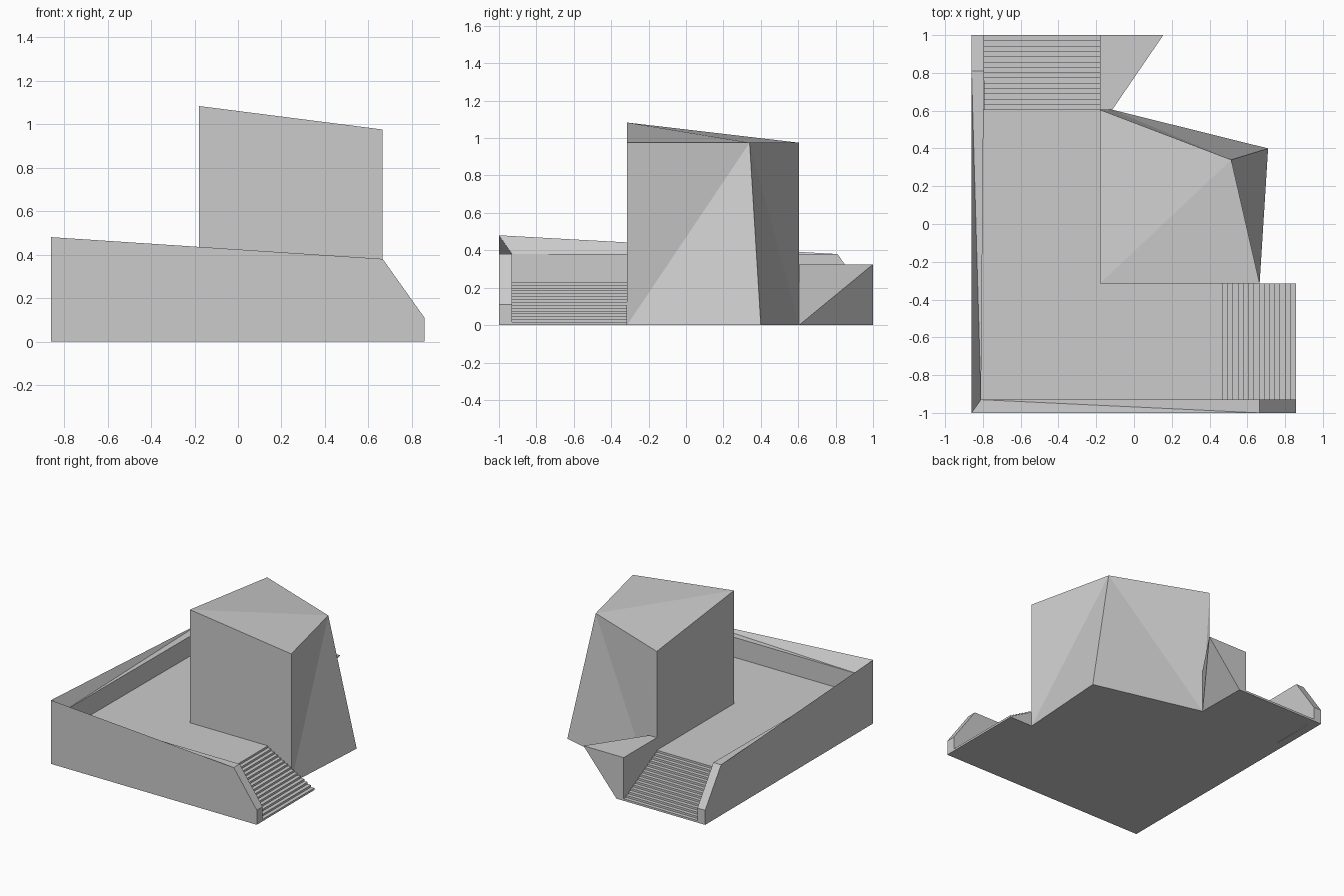
import bpy, bmesh

if "Cube" in bpy.data.objects:
    bpy.data.objects.remove(bpy.data.objects["Cube"])

FLOOR = 0.23
STEPS = 14


def solid(name, verts, faces):
    """Closed flat-faced mesh with outward normals."""
    bm = bmesh.new()
    vs = [bm.verts.new(v) for v in verts]
    for f in faces:
        bm.faces.new([vs[i] for i in f])
    bmesh.ops.recalc_face_normals(bm, faces=bm.faces)
    me = bpy.data.meshes.new(name)
    bm.to_mesh(me)
    bm.free()
    ob = bpy.data.objects.new(name, me)
    bpy.context.collection.objects.link(ob)
    return ob


def prism(name, lower, upper):
    """Join two matching outlines into a closed solid."""
    n = len(lower)
    sides = [(i, (i + 1) % n, n + (i + 1) % n, n + i) for i in range(n)]
    return solid(name, lower + upper,
                 [tuple(range(n)), tuple(range(n, 2 * n))] + sides)


def place(u, v, z, swap):
    """u runs along the part, v across it; swap turns it onto the y axis."""
    return (v, u, z) if swap else (u, v, z)


def parapet(name, start, start_in, knee, end, out, inn, inn_end, swap):
    """Wall with a twisted sloping top and a ramped end beside the stairs."""
    outer = [(start, 0), (end, 0), (end, .11), (knee, .38), (start, .48)]
    inner = [(start_in, inn, 0), (end, inn_end, 0), (end, inn_end, .11),
             (knee, inn_end, .38), (start_in, inn, .38)]
    verts = [place(u, out, z, swap) for u, z in outer]
    verts += [place(u, v, z, swap) for u, v, z in inner]
    solid(name, verts, [
        (0, 1, 2, 3, 4), (5, 6, 7, 8, 9), (0, 1, 6, 5), (1, 2, 7, 6),
        (2, 3, 8, 7), (3, 4, 9), (3, 9, 8), (4, 0, 5, 9)])


def stairs(name, start, end, v0, v1, swap):
    """Solid flight stepping down from the terrace floor to the ground."""
    run, rise = (end - start) / STEPS, FLOOR / (STEPS + 1)
    profile = [(start, 0)]
    for i in range(STEPS):
        z = FLOOR - rise * (i + 1)
        profile += [(start + run * i, z), (start + run * (i + 1), z)]
    profile.append((end, 0))
    prism(name, [place(u, v0, z, swap) for u, z in profile],
          [place(u, v1, z, swap) for u, z in profile])


# Terrace floor wrapping around the tower
outline = [(-.81, -.93), (.47, -.93), (.47, -.315),
           (-.18, -.315), (-.18, .605), (-.81, .605)]
prism("terrace", [(x, y, 0) for x, y in outline],
      [(x, y, FLOOR) for x, y in outline])

# Parapets along the front and left edges
parapet("front_parapet", -.86, -.81, .665, .857, -1, -.93, -.93, False)
parapet("left_parapet", -1, -.93, .81, 1, -.86, -.81, -.795, True)

# Two flights of stairs
stairs("front_stairs", .47, .857, -.93, -.315, False)
stairs("back_stairs", .605, 1, -.795, -.18, True)

# Leaning tower with a creased roof
solid("tower", [
    (-.18, -.315, 0), (.665, -.315, 0), (.71, .40, 0),
    (-.115, .605, 0), (-.18, .605, 0),
    (-.18, -.315, 1.083), (.665, -.315, .975),
    (.515, .34, .975), (-.18, .605, .975)],
    [(0, 1, 2, 3, 4), (0, 1, 6, 5), (1, 6, 7), (1, 7, 2), (2, 7, 3),
     (3, 7, 8), (3, 8, 4), (4, 8, 5, 0), (5, 6, 7), (5, 7, 8)])

# Overhanging wedge beside the back stairs
solid("back_wedge", [
    (-.18, .605, 0), (-.115, .605, 0), (-.12, 1, 0), (-.18, 1, 0),
    (-.18, .605, .325), (-.115, .605, .325), (.155, 1, .325), (-.18, 1, .325)],
    [(0, 1, 2, 3), (4, 5, 6, 7), (0, 1, 5, 4), (1, 5, 6), (1, 6, 2),
     (2, 6, 7, 3), (3, 7, 4, 0)])
